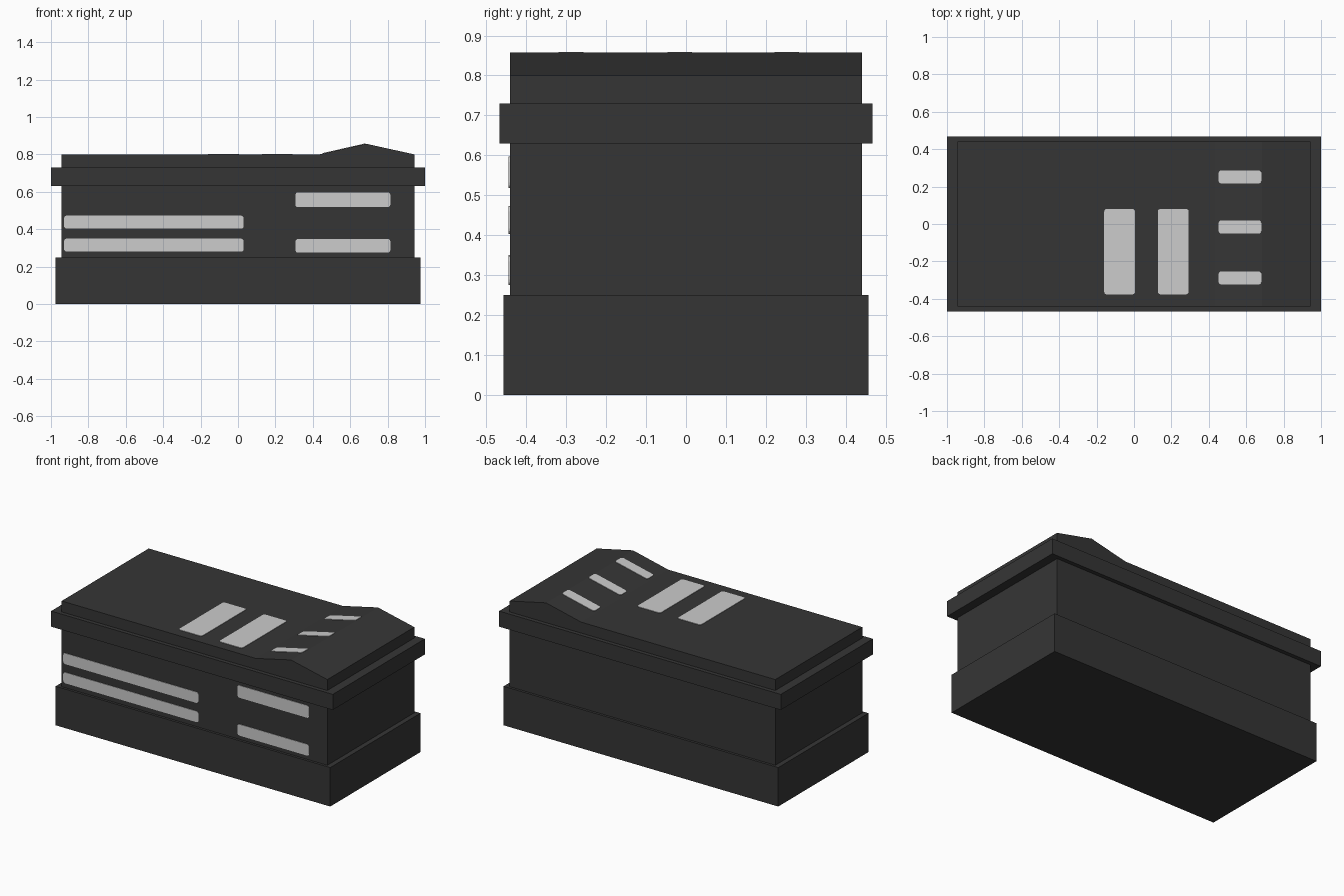
import bpy, bmesh, math
from mathutils import Vector, Matrix

if "Cube" in bpy.data.objects:
    bpy.data.objects.remove(bpy.data.objects["Cube"])


def material(name, value):
    m = bpy.data.materials.new(name)
    m.diffuse_color = (value, value, value, 1)
    m.use_nodes = True
    m.node_tree.nodes["Principled BSDF"].inputs["Base Color"].default_value = m.diffuse_color
    return m


dark = material("charcoal", 0.036)
light = material("light_grey", 0.604)


def finish(name, bm, mat):
    bmesh.ops.recalc_face_normals(bm, faces=bm.faces)
    me = bpy.data.meshes.new(name)
    bm.to_mesh(me)
    bm.free()
    me.materials.append(mat)
    ob = bpy.data.objects.new(name, me)
    bpy.context.collection.objects.link(ob)
    return ob


def extrude_profile(name, points, depth, mat):
    """Extrude a closed 3D outline along a vector."""
    bm = bmesh.new()
    face = bm.faces.new([bm.verts.new(p) for p in points])
    ext = bmesh.ops.extrude_face_region(bm, geom=[face])
    verts = [g for g in ext["geom"] if isinstance(g, bmesh.types.BMVert)]
    bmesh.ops.translate(bm, verts=verts, vec=depth)
    return finish(name, bm, mat)


def block(name, outline, half_depth):
    """Solid from an x-z outline, spanning -half_depth..half_depth in y."""
    return extrude_profile(name, [(x, -half_depth, z) for x, z in outline],
                           Vector((0, 2 * half_depth, 0)), dark)


def box_outline(hx, z0, z1):
    return [(-hx, z0), (hx, z0), (hx, z1), (-hx, z1)]


def plate(name, center, u, v, w, h, r=0.014, thick=0.003):
    """Thin rounded plate lying in the plane of u and v."""
    u, v, c = Vector(u).normalized(), Vector(v).normalized(), Vector(center)
    n = u.cross(v)
    pts = []
    for i, (sx, sy) in enumerate([(1, 1), (-1, 1), (-1, -1), (1, -1)]):
        for k in range(4):
            a = math.pi / 2 * (i + k / 3)
            pts.append(c + u * (sx * (w / 2 - r) + r * math.cos(a))
                       + v * (sy * (h / 2 - r) + r * math.sin(a)))
    return extrude_profile(name, pts, n * thick, light)


# Stepped housing: base, body with raised roof ridge, overhanging collar
block("base", box_outline(0.975, 0, 0.25), 0.457)
block("body", [(-0.943, 0.25), (0.943, 0.25), (0.943, 0.80), (0.685, 0.857),
               (0.435, 0.80), (-0.943, 0.80)], 0.441)
block("collar", box_outline(1.0, 0.63, 0.73), 0.467)

# Front slats (x0, x1, z0, z1)
for i, (x0, x1, z0, z1) in enumerate([(-0.93, 0.03, 0.403, 0.473), (-0.93, 0.03, 0.28, 0.35),
                                      (0.307, 0.815, 0.518, 0.597), (0.307, 0.815, 0.275, 0.348)]):
    plate(f"front_slat_{i + 1}", ((x0 + x1) / 2, -0.441, (z0 + z1) / 2),
          (1, 0, 0), (0, 0, 1), x1 - x0, z1 - z0)

# Flat roof panels
for i, x in enumerate((-0.077, 0.21)):
    plate(f"roof_panel_{i + 1}", (x, -0.148, 0.80), (1, 0, 0), (0, 1, 0), 0.165, 0.457)

# Slats on the sloped side of the ridge
slope = Vector((0.25, 0, 0.057))
for i, y in enumerate((0.252, -0.016, -0.288)):
    c = Vector((0.435, y, 0.80)) + slope * 0.53
    plate(f"ridge_slat_{i + 1}", c, slope, (0, 1, 0), 0.235, 0.07)
